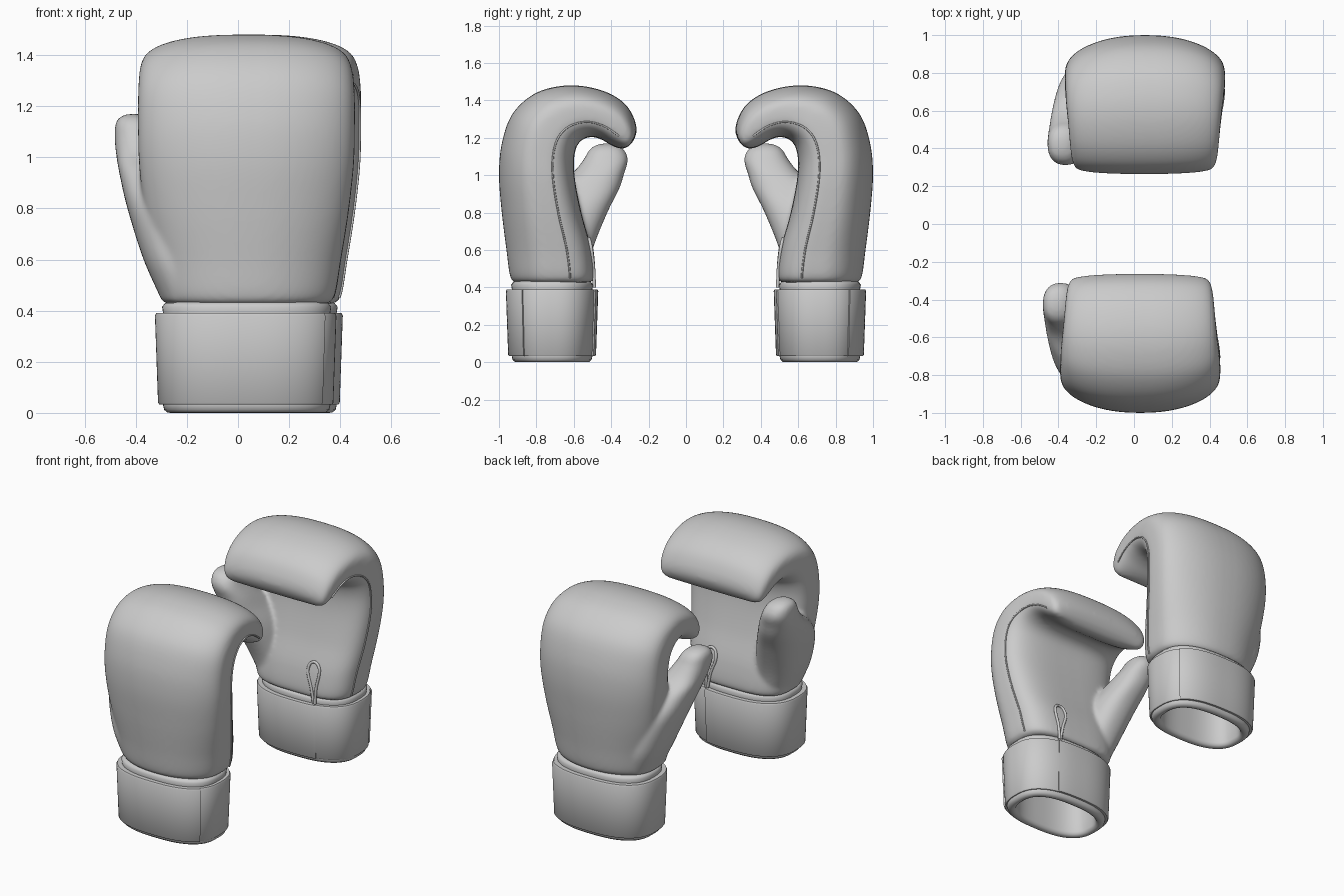
import bpy, bmesh, math
from math import cos, sin, pi

if "Cube" in bpy.data.objects:
    bpy.data.objects.remove(bpy.data.objects["Cube"])


def spow(a, p):
    return math.copysign(abs(a) ** p, a)


def smooth_rows(rows, n=5):
    """Catmull-Rom interpolation of rows of numbers."""
    out = []
    for i in range(len(rows) - 1):
        a, b, c, d = (rows[min(max(i + k, 0), len(rows) - 1)] for k in (-1, 0, 1, 2))
        for j in range(n):
            t = j / n
            out.append([0.5 * (2*q + (r - p)*t + (2*p - 5*q + 4*r - s)*t*t
                               + (3*q - p - 3*r + s)*t**3)
                        for p, q, r, s in zip(a, b, c, d)])
    return out + [list(rows[-1])]


def loft(bm, rings, caps=True, closed=False):
    vs = [[bm.verts.new(p) for p in r] for r in rings]
    n = len(rings[0])
    for i in range(len(vs) if closed else len(vs) - 1):
        a, b = vs[i], vs[(i + 1) % len(vs)]
        for k in range(n):
            bm.faces.new((a[k], a[(k + 1) % n], b[(k + 1) % n], b[k]))
    if caps and not closed:
        bm.faces.new(vs[0])
        bm.faces.new(vs[-1][::-1])


def make(name, bm, side, angle=40):
    """side -1 mirrors the part for the second glove."""
    for v in bm.verts:
        v.co.y *= side
        v.co.x += 0.0 if side > 0 else 0.025
    bmesh.ops.recalc_face_normals(bm, faces=bm.faces)
    me = bpy.data.meshes.new(name)
    bm.to_mesh(me)
    bm.free()
    ob = bpy.data.objects.new(name, me)
    bpy.context.collection.objects.link(ob)
    bpy.ops.object.select_all(action='DESELECT')
    ob.select_set(True)
    bpy.context.view_layer.objects.active = ob
    bpy.ops.object.shade_smooth_by_angle(angle=math.radians(angle))
    return ob


def cord(name, pts, r, side):
    cu = bpy.data.curves.new(name, 'CURVE')
    cu.dimensions = '3D'
    cu.bevel_depth = r
    cu.bevel_resolution = 2
    sp = cu.splines.new('POLY')
    sp.points.add(len(pts) - 1)
    for p, q in zip(sp.points, pts):
        p.co = (q[0] + (0 if side > 0 else 0.025), q[1] * side, q[2], 1)
    bpy.context.collection.objects.link(bpy.data.objects.new(name, cu))


# body stations: outer y, outer z, inner y, inner z, centre x, half width, outer roundness
BODY = smooth_rows([
    (-0.900, 0.425, -0.530, 0.425, 0.035, 0.290, 2.4),
    (-0.938, 0.450, -0.490, 0.450, 0.035, 0.340, 2.4),
    (-0.960, 0.600, -0.505, 0.600, 0.035, 0.368, 2.4),
    (-0.985, 0.800, -0.555, 0.780, 0.033, 0.400, 2.4),
    (-1.000, 1.000, -0.590, 0.950, 0.033, 0.420, 2.4),
    (-0.985, 1.170, -0.600, 1.060, 0.033, 0.424, 2.5),
    (-0.930, 1.325, -0.592, 1.130, 0.033, 0.424, 2.7),
    (-0.820, 1.430, -0.575, 1.170, 0.032, 0.420, 2.9),
    (-0.690, 1.474, -0.545, 1.195, 0.030, 0.412, 3.0),
    (-0.555, 1.477, -0.500, 1.205, 0.030, 0.403, 3.0),
    (-0.420, 1.442, -0.450, 1.190, 0.030, 0.395, 3.0),
    (-0.325, 1.380, -0.400, 1.160, 0.030, 0.387, 3.0),
    (-0.276, 1.300, -0.365, 1.146, 0.030, 0.376, 3.0),
    (-0.264, 1.230, -0.335, 1.142, 0.030, 0.358, 2.8),
    (-0.286, 1.175, -0.312, 1.150, 0.030, 0.325, 2.6)])

# thumb stations: centre x, y, z, radius x, radius y
THUMB = smooth_rows([
    (-0.180, -0.700, 0.440, 0.118, 0.165),
    (-0.232, -0.690, 0.600, 0.138, 0.190),
    (-0.290, -0.630, 0.800, 0.143, 0.210),
    (-0.338, -0.540, 0.930, 0.125, 0.185),
    (-0.365, -0.470, 1.010, 0.112, 0.140),
    (-0.388, -0.430, 1.080, 0.095, 0.120),
    (-0.400, -0.424, 1.130, 0.080, 0.097),
    (-0.408, -0.424, 1.158, 0.054, 0.064),
    (-0.410, -0.424, 1.170, 0.018, 0.020)])


def body_ring(row, n=64):
    oy, oz, iy, iz, cx, hw, e = row
    ring = []
    for k in range(n):
        t = 2 * pi * k / n
        p = 2 / (e if sin(t) > 0 else 3.4)
        u, v = spow(cos(t), p), spow(sin(t), p)
        if v > 0:
            v *= 1 - 0.13 * u * u   # crowned back
        ring.append((cx + hw * u, (oy + iy) / 2 + v * (oy - iy) / 2,
                     (oz + iz) / 2 + v * (oz - iz) / 2))
    return ring


def cuff_point(t, grow, z):
    return (0.034 + (0.327 + grow) * spow(cos(t), 2 / 2.6),
            -0.716 + (0.215 + grow) * spow(sin(t), 2 / 2.6), z)


def strap(bm, a0, a1, grow):
    rings = []
    for k in range(73):
        t = math.radians(a0 + (a1 - a0) * k / 72)
        rings.append([cuff_point(t, g, z) for g, z in (
            (-0.01, 0.032), (grow - 0.018, 0.032), (grow - 0.012, 0.04),
            (grow, 0.38), (grow - 0.005, 0.39), (-0.01, 0.39))])
    loft(bm, rings)


def glove(side):
    tag = 'front_' if side > 0 else 'back_'

    # padded body and thumb, fused into one soft skin
    bm = bmesh.new()
    loft(bm, [body_ring(r) for r in BODY])
    loft(bm, [[(x + rx * spow(cos(t), 0.85), y + ry * spow(sin(t), 0.85), z)
               for t in (2 * pi * k / 32 for k in range(32))]
              for x, y, z, rx, ry in THUMB])
    ob = make(tag + 'padded_body', bm, side)
    rm = ob.modifiers.new('fuse', 'REMESH')
    rm.mode = 'VOXEL'
    rm.voxel_size = 0.011
    rm.use_smooth_shade = True
    sm = ob.modifiers.new('soften', 'SMOOTH')
    sm.factor = 0.5
    sm.iterations = 12

    # side seam between back and palm panels
    v = -0.42
    u = (1 - abs(v) ** 3.4) ** (1 / 3.4)
    cord(tag + 'side_seam', [(cx + hw * u + 0.001, (oy + iy) / 2 + v * (oy - iy) / 2,
                              (oz + iz) / 2 + v * (oz - iz) / 2)
                             for oy, oz, iy, iz, cx, hw, e in BODY[5:58]], 0.005, side)

    # hollow cuff with rolled rims
    prof = [(-0.07, 0.42), (-0.03, 0.435), (-0.008, 0.43), (0.004, 0.415), (0, 0.39),
            (0, 0.03), (-0.004, 0.012), (-0.018, 0.001), (-0.035, 0), (-0.05, 0.008),
            (-0.056, 0.025), (-0.058, 0.1), (-0.065, 0.35)]
    bm = bmesh.new()
    loft(bm, [[cuff_point(2 * pi * k / 96, g, z) for g, z in prof] for k in range(96)],
         closed=True)
    make(tag + 'cuff', bm, side, 60)

    # closure strap: long outer wrap over a shorter under layer
    bm = bmesh.new()
    strap(bm, 68, 325, 0.032)
    make(tag + 'strap_wrap', bm, side)
    bm = bmesh.new()
    strap(bm, -40, 72, 0.024)
    make(tag + 'strap_under', bm, side)

    # teardrop loop at the palm opening
    loop = smooth_rows([(0.185, -0.490, 0.40), (0.165, -0.494, 0.50), (0.135, -0.502, 0.59),
                        (0.145, -0.514, 0.645), (0.18, -0.518, 0.66), (0.21, -0.512, 0.635),
                        (0.215, -0.504, 0.59), (0.20, -0.494, 0.50), (0.195, -0.490, 0.40)])
    cord(tag + 'palm_loop', loop, 0.009, side)


for s in (1, -1):
    glove(s)
